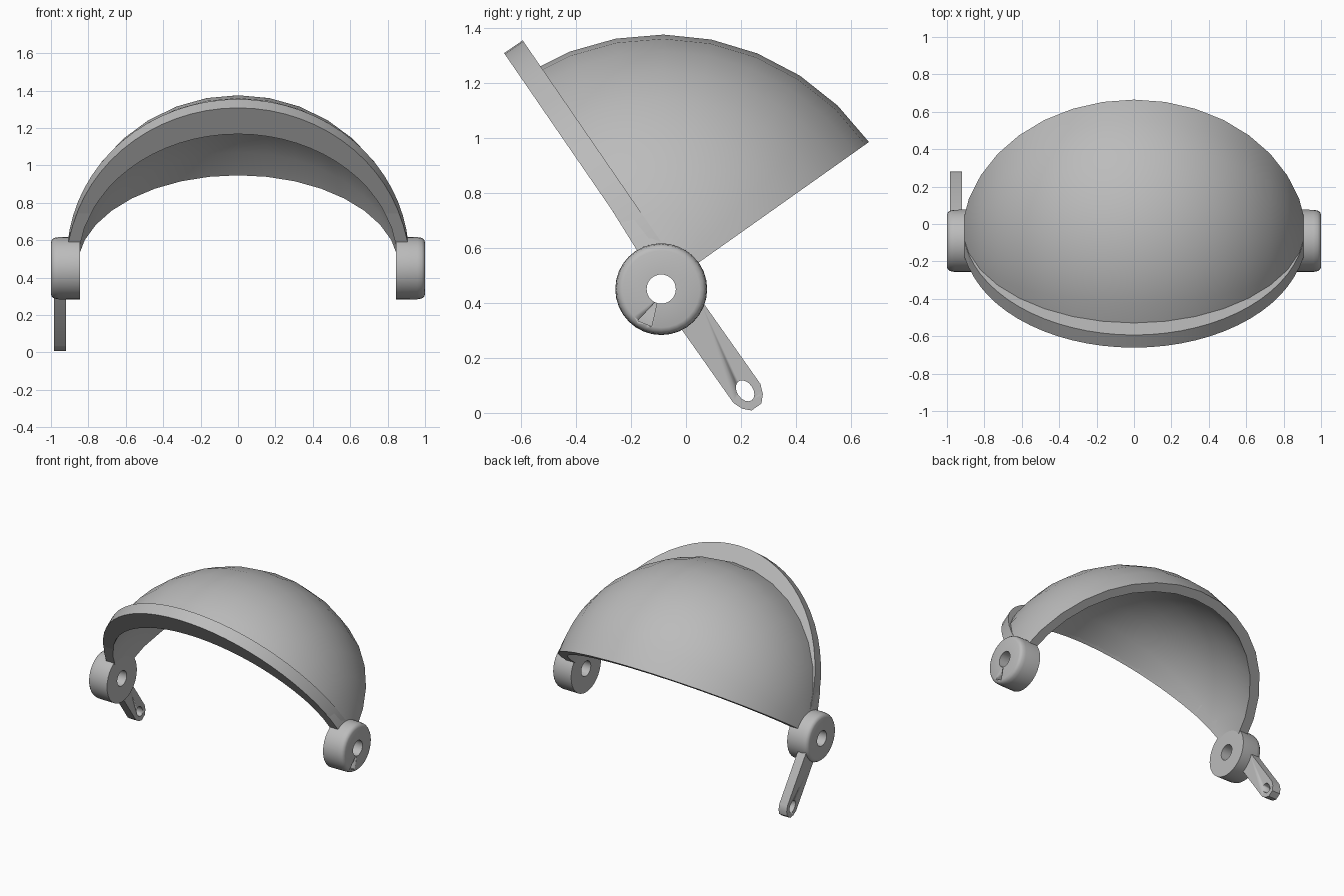
import bpy, bmesh, math
from mathutils import Vector

if "Cube" in bpy.data.objects:
    bpy.data.objects.remove(bpy.data.objects["Cube"])

CY, CZ = -0.09, 0.45            # pivot axis runs along x through here
R_OUT, R_IN = 0.925, 0.86

grey = bpy.data.materials.new("plain grey")
grey.diffuse_color = (0.5, 0.5, 0.5, 1)
grey.use_nodes = True
grey.node_tree.nodes["Principled BSDF"].inputs["Base Color"].default_value = grey.diffuse_color


def loft(name, sections, closed=False, angle=35):
    """Skin a list of closed loops; cap the ends unless closed."""
    bm = bmesh.new()
    loops = [[bm.verts.new(p) for p in s] for s in sections]
    n, m = len(loops), len(loops[0])
    for i in range(n if closed else n - 1):
        a, b = loops[i], loops[(i + 1) % n]
        for j in range(m):
            k = (j + 1) % m
            bm.faces.new((a[j], a[k], b[k], b[j]))
    if not closed:
        bm.faces.new(loops[0][::-1])
        bm.faces.new(loops[-1])
    bmesh.ops.recalc_face_normals(bm, faces=bm.faces)
    me = bpy.data.meshes.new(name)
    bm.to_mesh(me)
    bm.free()
    me.materials.append(grey)
    ob = bpy.data.objects.new(name, me)
    bpy.context.collection.objects.link(ob)
    bpy.ops.object.select_all(action='DESELECT')
    bpy.context.view_layer.objects.active = ob
    ob.select_set(True)
    bpy.ops.object.shade_smooth_by_angle(angle=math.radians(angle))
    return ob


def cut(ob, cutter):
    cutter.hide_render = True
    mod = ob.modifiers.new("cut", 'BOOLEAN')
    mod.operation, mod.object, mod.solver = 'DIFFERENCE', cutter, 'EXACT'
    bpy.context.view_layer.objects.active = ob
    bpy.ops.object.modifier_apply(modifier=mod.name)
    bpy.data.objects.remove(cutter)


# Shell: wedge of a hollow sphere turned about the pivot axis
def shell_section(phi):
    pts = []
    for r, order in ((R_OUT, range(17)), (R_IN, range(16, -1, -1))):
        t0 = math.asin(0.11 / r)
        for i in order:
            t = t0 + (math.pi - 2 * t0) * i / 16
            q = r * math.sin(t)
            pts.append((r * math.cos(t), CY + q * math.cos(phi), CZ + q * math.sin(phi)))
    return pts


loft("lid_shell", [shell_section(math.radians(35.3 + (122 - 35.3) * i / 8)) for i in range(9)])

# Rim: raised elliptical band along the front edge of the shell
tilt = math.radians(34.5)
nrm = Vector((0, math.cos(tilt), math.sin(tilt)))
up = Vector((0, -math.sin(tilt), math.cos(tilt)))
pivot = Vector((0, CY, CZ))


def rim_section(t):
    c, s = math.cos(t), math.sin(t)
    pts = []
    for a, b, off in ((0.915, 1.03, 0.015), (0.915, 1.03, 0.097),
                      (0.855, 0.855, 0.097), (0.86, 0.86, 0.015)):
        pts.append(pivot + Vector((a * c, 0, 0)) + up * (b * s) + nrm * off)
    return pts


t0 = 0.08
loft("front_rim", [rim_section(t0 + (math.pi - 2 * t0) * i / 32) for i in range(33)])


# Pivot hubs: turned rings with a rounded outer edge
def hub(name, side):
    profile = ((0.845, 0.053), (0.845, 0.167), (0.96, 0.166), (0.983, 0.162),
               (0.995, 0.153), (1.0, 0.14), (1.0, 0.053))
    secs = []
    for i in range(32):
        a = math.tau * i / 32
        secs.append([(side * x, CY + r * math.cos(a), CZ + r * math.sin(a)) for x, r in profile])
    return loft(name, secs, closed=True)


right_hub = hub("right_hub", 1)
hub("left_hub", -1)

# Wedge-shaped recess in the right hub face
wedge = ((-0.103, 0.412), (-0.175, 0.335), (-0.125, 0.315))
cut(right_hub, loft("recess_cutter", [[(x, y, z) for y, z in wedge] for x in (0.95, 1.05)]))

# Lever arm below the left hub, rounded at the end with an oval hole
d = Vector((0, 0.576, -0.817))
w = Vector((0, 0.817, 0.576))


def arm_point(x, along, across):
    return Vector((x, CY, CZ)) + d * along + w * (across + 0.036)


outline = [(0.09, -0.06), (0.09, 0.06), (0.49, 0.06), (0.525, 0.046), (0.55, 0.022),
           (0.55, -0.022), (0.525, -0.046), (0.49, -0.06)]
oval = [(0.478 + 0.042 * math.cos(math.tau * i / 16), 0.029 * math.sin(math.tau * i / 16))
        for i in range(16)]
arm = loft("lever_arm", [[arm_point(x, *p) for p in outline] for x in (-0.983, -0.92)])
cut(arm, loft("hole_cutter", [[arm_point(x, *p) for p in oval] for x in (-1.1, -0.8)]))
